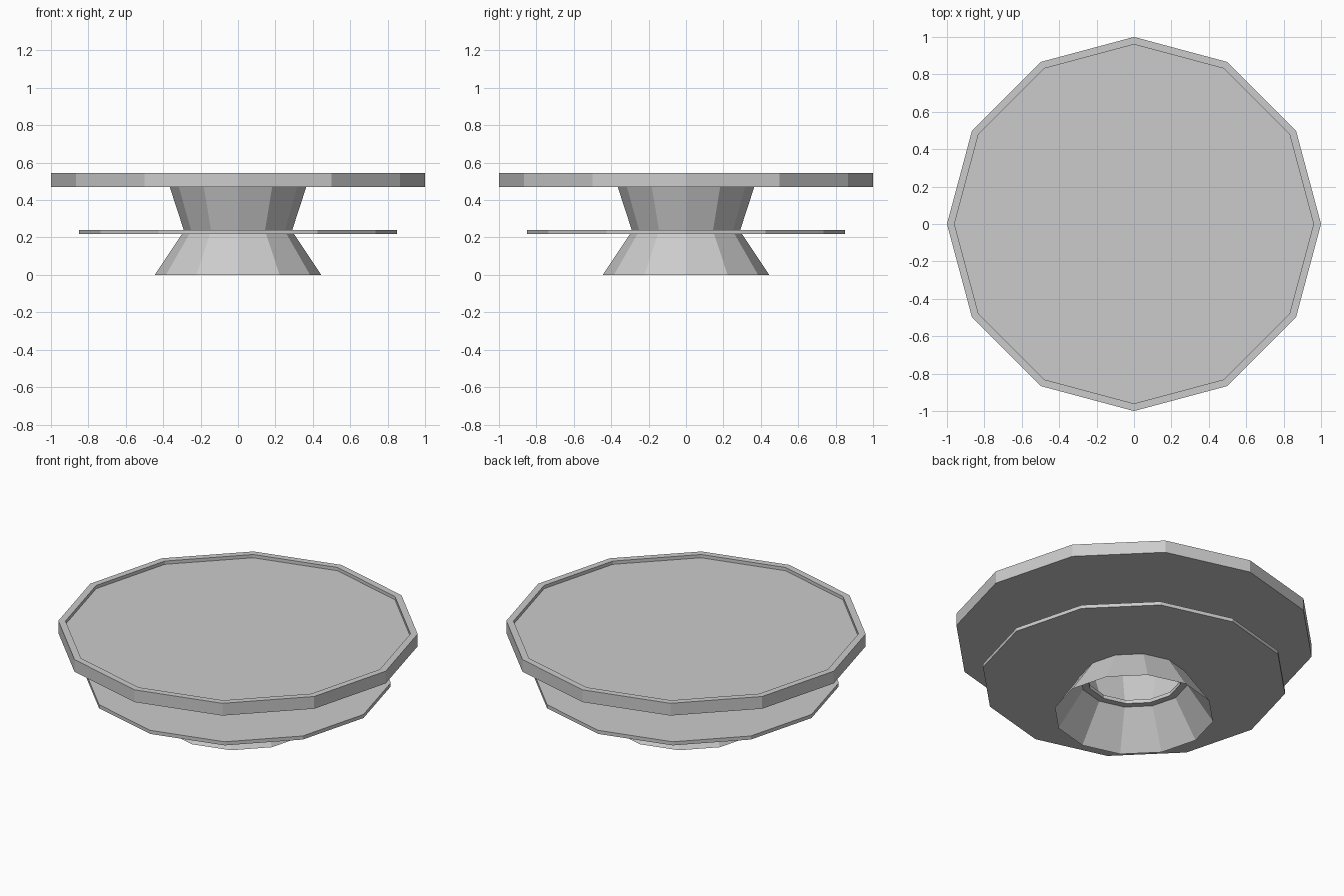
import bpy, bmesh
from math import cos, sin, tau

if "Cube" in bpy.data.objects:
    bpy.data.objects.remove(bpy.data.objects["Cube"])

SIDES = 12


def lathe(name, profile, closed=False):
    """Revolve (radius, z) points into a 12-sided part; radius 0 makes a cap."""
    bm = bmesh.new()
    rings = []
    for r, z in profile:
        if r == 0:
            rings.append([bm.verts.new((0, 0, z))] * SIDES)
        else:
            rings.append([bm.verts.new((r * cos(tau * i / SIDES), r * sin(tau * i / SIDES), z))
                          for i in range(SIDES)])
    pairs = list(zip(rings, rings[1:]))
    if closed:
        pairs.append((rings[-1], rings[0]))
    for a, b in pairs:
        for i in range(SIDES):
            j = (i + 1) % SIDES
            corners = list(dict.fromkeys((a[i], a[j], b[j], b[i])))
            bm.faces.new(corners)
    # merge the flat cap triangles into single faces
    bmesh.ops.dissolve_verts(bm, verts=[r[0] for r in rings if r[0] is r[1]])
    bmesh.ops.recalc_face_normals(bm, faces=bm.faces)
    mesh = bpy.data.meshes.new(name)
    bm.to_mesh(mesh)
    bm.free()
    obj = bpy.data.objects.new(name, mesh)
    bpy.context.collection.objects.link(obj)
    return obj


# Table top with a shallow recess inside the rim
lathe("table_top", [(0, 0.47), (1, 0.47), (1, 0.545), (0.96, 0.545), (0.96, 0.525), (0, 0.525)])

# Thin shelf, open in the middle
lathe("shelf", [(0.26, 0.218), (0.85, 0.218), (0.85, 0.24), (0.26, 0.24)], closed=True)

# Hollow flared pedestal above and below the shelf
lathe("upper_pedestal", [(0.29, 0.24), (0.365, 0.47)])
lathe("lower_pedestal", [(0.445, 0), (0.30, 0.218)])
